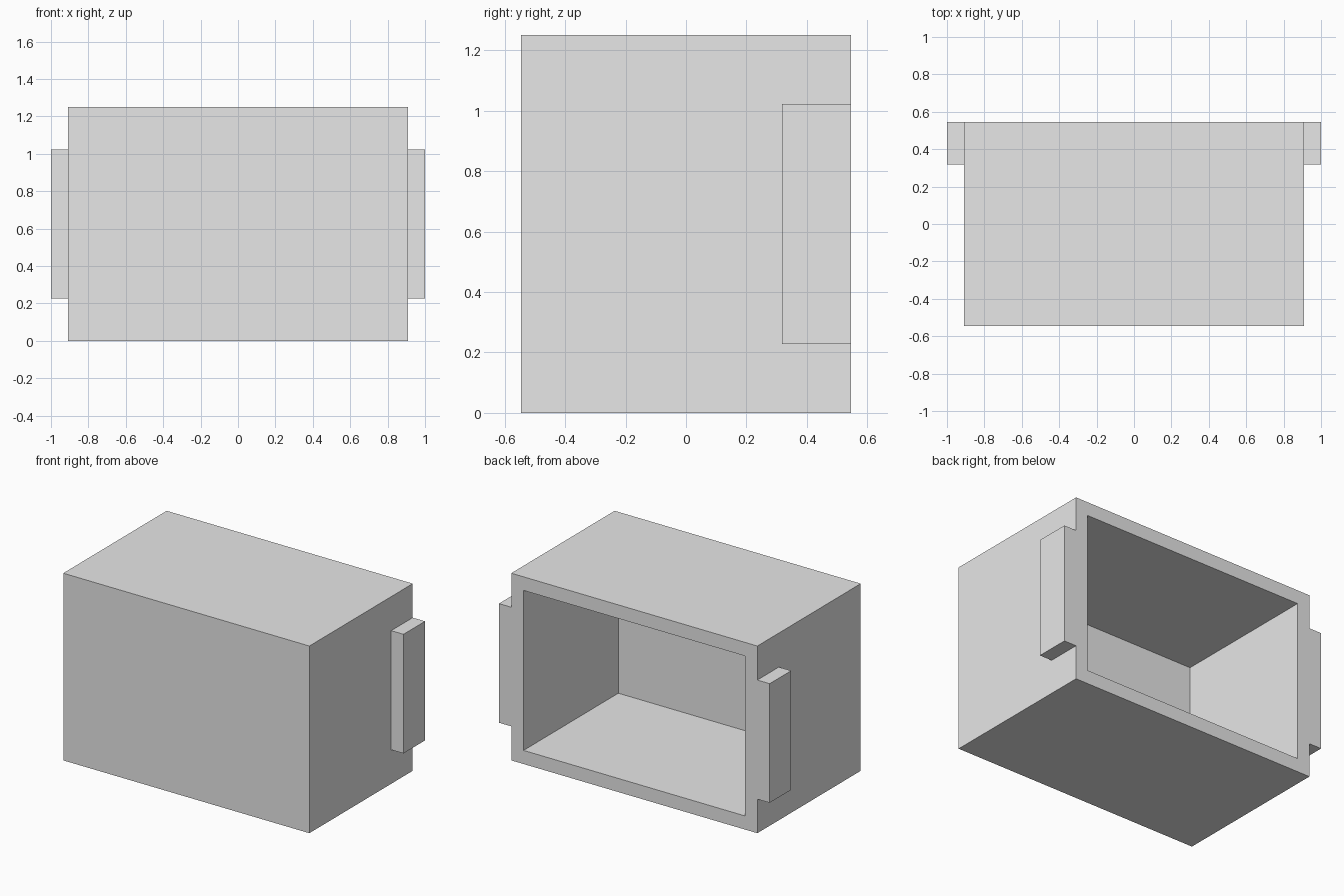
import bpy
import bmesh
from mathutils import Matrix, Vector

if "Cube" in bpy.data.objects:
    bpy.data.objects.remove(bpy.data.objects["Cube"], do_unlink=True)

U = 1 / 11                      # wall thickness, the module of the design
HALF_W, HALF_D, HEIGHT = 10 * U, 6 * U, 1.25

grey = bpy.data.materials.new("plain grey")
grey.use_nodes = True
grey.diffuse_color = (0.8, 0.8, 0.8, 1)
grey.node_tree.nodes["Principled BSDF"].inputs["Base Color"].default_value = grey.diffuse_color


def box_mesh(low, high):
    """Box between two opposite corners."""
    low, high = Vector(low), Vector(high)
    bm = bmesh.new()
    place = Matrix.Translation((low + high) / 2) @ Matrix.Diagonal((*(high - low), 1))
    bmesh.ops.create_cube(bm, size=1, matrix=place)
    return bm


def add_object(name, bm):
    mesh = bpy.data.meshes.new(name)
    bm.to_mesh(mesh)
    bm.free()
    mesh.materials.append(grey)
    obj = bpy.data.objects.new(name, mesh)
    bpy.context.collection.objects.link(obj)
    return obj


# Hollow case: inset the back face, then push it in to leave a front wall
bm = box_mesh((-HALF_W, -HALF_D, 0), (HALF_W, HALF_D, HEIGHT))
bm.normal_update()
back = max(bm.faces, key=lambda f: f.normal.y)
bmesh.ops.inset_region(bm, faces=[back], thickness=U, use_even_offset=True)
depth = 2 * HALF_D - U
hole = bmesh.ops.extrude_discrete_faces(bm, faces=[back])["faces"][0]
bmesh.ops.translate(bm, verts=hole.verts, vec=(0, -depth, 0))
bmesh.ops.recalc_face_normals(bm, faces=bm.faces)
add_object("case", bm)

# Side grips, flush with the open back
for name, side in (("left_grip", 1), ("right_grip", -1)):
    xs = sorted((side * HALF_W, side * 11 * U))
    add_object(name, box_mesh((xs[0], HALF_D - 2.5 * U, 2.5 * U),
                              (xs[1], HALF_D, HEIGHT - 2.5 * U)))
